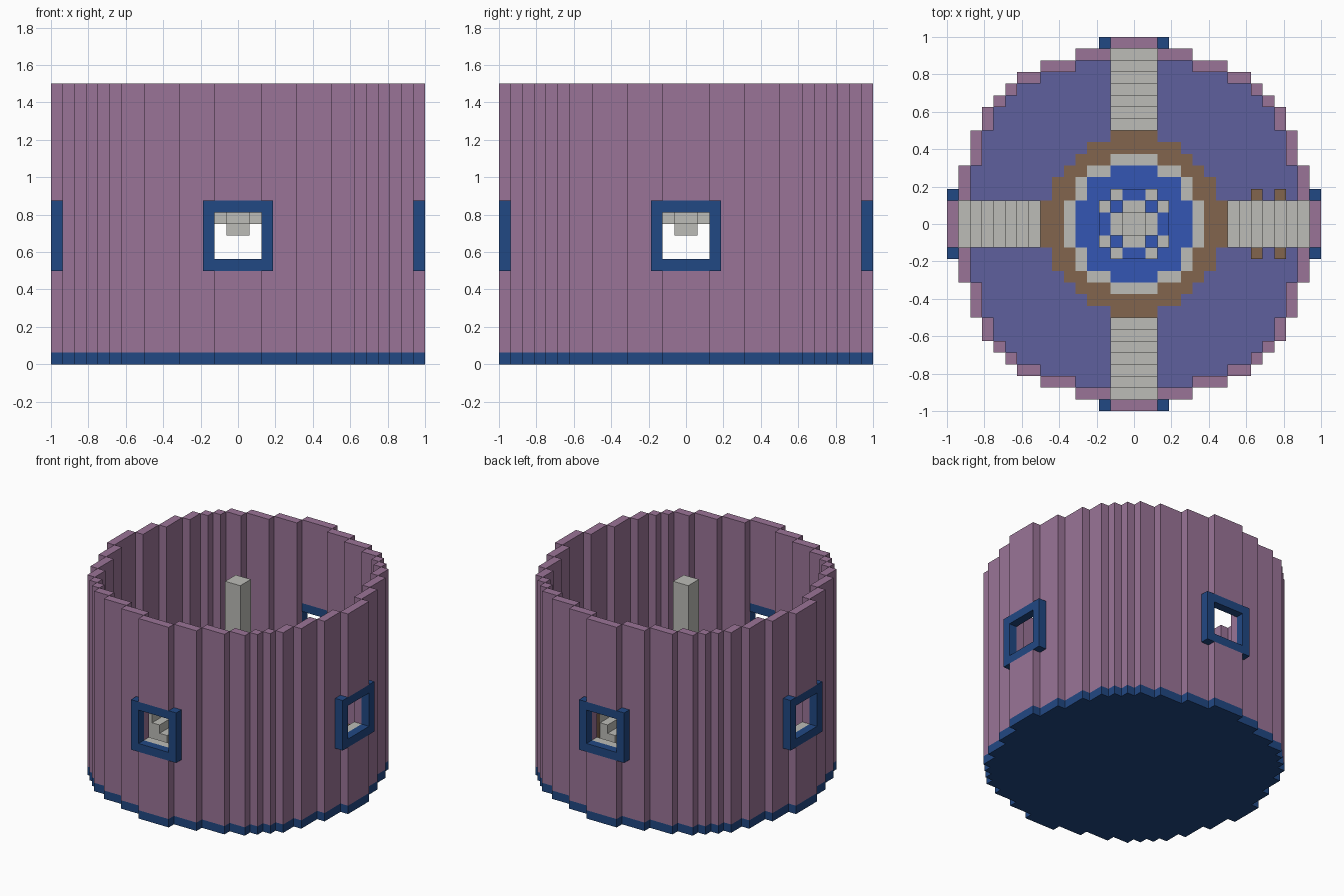
import bpy
import bmesh

U = 1 / 16  # block size

cube = bpy.data.objects.get("Cube")
if cube:
    bpy.data.objects.remove(cube, do_unlink=True)


def material(name, r, g, b):
    linear = [((c / 255 + 0.055) / 1.055) ** 2.4 for c in (r, g, b)] + [1]
    m = bpy.data.materials.new(name)
    m.use_nodes = True
    m.diffuse_color = linear
    m.node_tree.nodes["Principled BSDF"].inputs["Base Color"].default_value = linear
    return m


mauve = material("mauve wall", 154, 116, 151)
navy = material("navy blue", 33, 72, 131)
violet = material("violet floor", 95, 96, 158)
stone = material("pale stone", 188, 188, 183)
brown = material("brown wood", 130, 101, 77)
water_blue = material("water blue", 51, 86, 180)


def disc(widths):
    """Blocks of a stepped disc, from its half width in each row out from the centre."""
    cells = set()
    for row, w in enumerate(widths):
        for i in range(-w, w):
            cells |= {(i, row), (i, -1 - row)}
    return cells


def rect(x0, x1, y0, y1):
    return {(i, j) for i in range(x0, x1) for j in range(y0, y1)}


def rim(cells):
    """Blocks with an open side."""
    return {(i, j) for i, j in cells
            if not {(i + 1, j), (i - 1, j), (i, j + 1), (i, j - 1)} <= cells}


def turn(cells, n):
    for _ in range(n):
        cells = {(-1 - j, i) for i, j in cells}
    return cells


def prism(name, layers, mat):
    """Raise each set of blocks between two heights, in one object."""
    bm = bmesh.new()
    for cells, z0, z1 in layers:
        part = bmesh.new()

        def face(*pts):
            part.faces.new([part.verts.new((x * U, y * U, z * U)) for x, y, z in pts])

        for i, j in cells:
            c = [(i, j), (i + 1, j), (i + 1, j + 1), (i, j + 1)]
            face(*[(x, y, z1) for x, y in c])
            face(*[(x, y, z0) for x, y in reversed(c)])
            sides = [(i, j - 1), (i + 1, j), (i, j + 1), (i - 1, j)]
            for k, neighbour in enumerate(sides):
                if neighbour not in cells:
                    a, b = c[k], c[(k + 1) % 4]
                    face((*a, z0), (*b, z0), (*b, z1), (*a, z1))
        bmesh.ops.remove_doubles(part, verts=part.verts, dist=U / 100)
        temp = bpy.data.meshes.new("part")
        part.to_mesh(temp)
        part.free()
        bm.from_mesh(temp)
        bpy.data.meshes.remove(temp)
    mesh = bpy.data.meshes.new(name)
    bm.to_mesh(mesh)
    bm.free()
    mesh.materials.append(mat)
    obj = bpy.data.objects.new(name, mesh)
    bpy.context.collection.objects.link(obj)
    return obj


# Stepped plans
room = disc([16, 16, 15, 15, 15, 14, 14, 14, 13, 13, 12, 11, 10, 8, 5, 2])
border = disc([8, 8, 7, 7, 6, 5, 4, 2])
basin = disc([6, 6, 5, 5, 4, 2])
pool = basin - rim(basin)
wall = rim(room)

# Openings in the wall on four sides
opening = rect(-2, 2, -16, -15)
openings = set().union(*[turn(opening, n) for n in range(4)])

# Base and wall
prism("base", [(room, 0, 1)], navy)
prism("round_wall", [(wall - openings, 1, 24), (openings, 1, 8), (openings, 14, 24)], mauve)

# Floor and its inlaid rings
prism("floor", [(room - wall - border, 1, 2)], violet)
prism("brown_floor_ring", [(border - basin, 1, 2)], brown)
prism("stone_floor_ring", [(basin - pool, 1, 2)], stone)
prism("pool", [(pool, 1, 2)], water_blue)

# Window frames and the stairs below them
for n, side in enumerate(["front", "right", "back", "left"]):
    sill = rect(-3, 3, -16, -15)
    jambs = sill - opening
    prism(side + "_window_frame",
          [(turn(sill, n), 8, 9), (turn(jambs, n), 9, 13), (turn(sill, n), 13, 14)], navy)
    steps = [(turn(rect(-2, 2, -9 - k, -8 - k), n), 2, 3 + k) for k in range(7)]
    prism(side + "_stairs", steps, stone)

# Posts beside one stair
for x, top in ((10, 6), (12, 8)):
    prism("stair_post", [({(x, 2), (x, -3)}, 2, top)], brown)

# Hanging lamp: stem, crossed arms, ring and blue lights
stem = rect(-1, 1, -1, 1)
arms = rect(-2, 2, -1, 1) | rect(-1, 1, -2, 2)
ring = rim(disc([3, 3, 2]))
lights = rect(-1, 1, -3, 3) | rect(-3, 3, -1, 1)
prism("lamp_stem", [(stem, 11, 23)], stone)
prism("lamp_arms", [(arms - stem, 12, 14)], stone)
prism("lamp_ring", [(ring - lights, 13, 14)], stone)
prism("lamp_lights", [(ring & lights, 13, 14)], water_blue)
